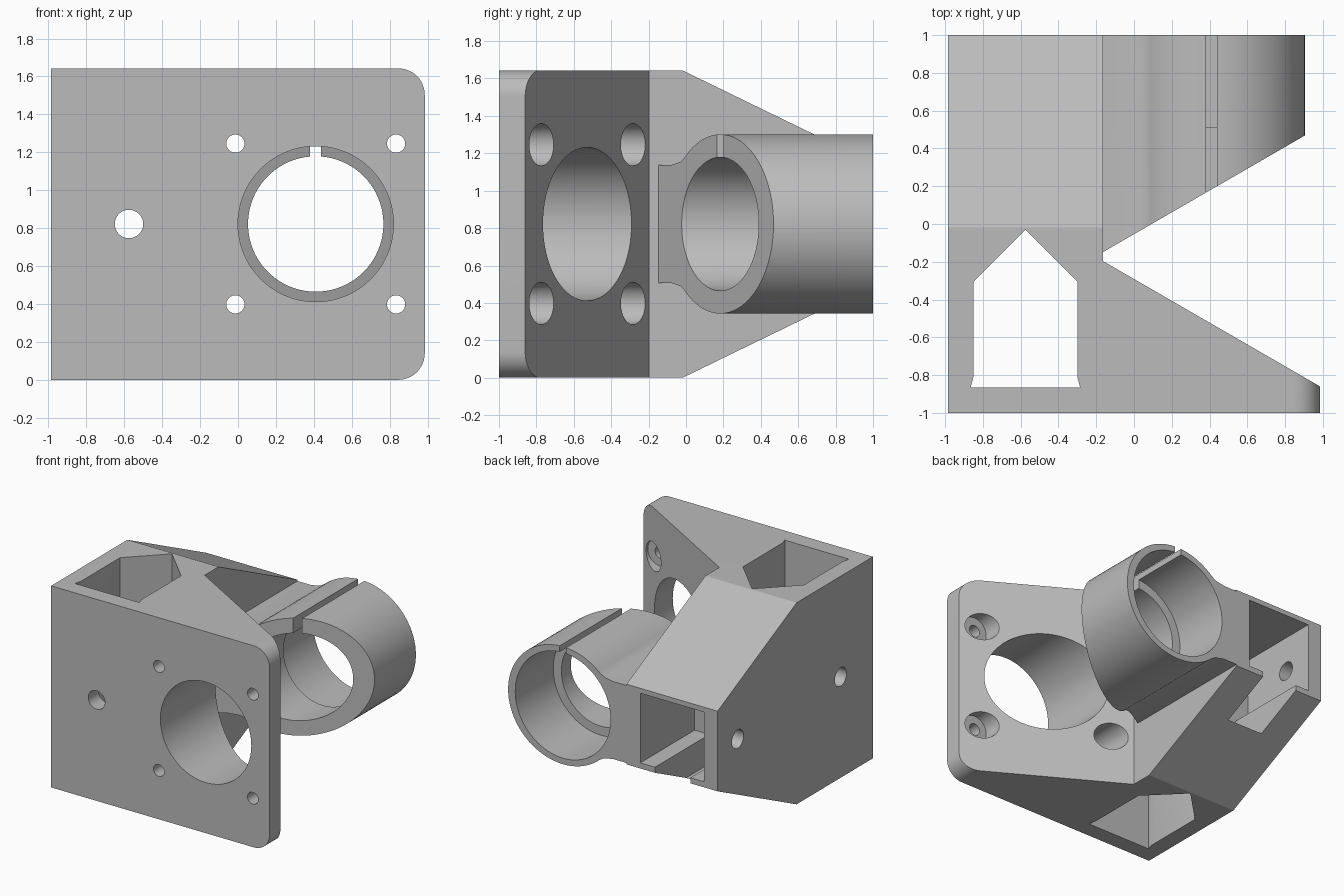
import bpy, bmesh
from math import sin, cos, pi, radians

if "Cube" in bpy.data.objects:
    bpy.data.objects.remove(bpy.data.objects["Cube"], do_unlink=True)

# Single plain plastic colour
grey = bpy.data.materials.new("light grey plastic")
grey.use_nodes = True
COLOUR = (0.5, 0.5, 0.5, 1)
grey.diffuse_color = COLOUR
grey.node_tree.nodes["Principled BSDF"].inputs["Base Color"].default_value = COLOUR

MID_Z = 0.822      # height of all main axes
BORE_X = 0.41      # motor and clamp axis
ROD_X = -0.575     # rod axis
WALL_X = -0.163    # inner wall of the block


def prism(name, points, axis, low, high):
    """Extrude a 2D outline along one axis from low to high."""
    place = {"X": lambda u, v, w: (w, u, v),
             "Y": lambda u, v, w: (u, w, v),
             "Z": lambda u, v, w: (u, v, w)}[axis]
    bm = bmesh.new()
    ends = [[bm.verts.new(place(u, v, w)) for u, v in points] for w in (low, high)]
    bm.faces.new(ends[0])
    bm.faces.new(ends[1])
    n = len(points)
    for i in range(n):
        j = (i + 1) % n
        bm.faces.new((ends[0][i], ends[0][j], ends[1][j], ends[1][i]))
    bmesh.ops.recalc_face_normals(bm, faces=bm.faces)
    mesh = bpy.data.meshes.new(name)
    bm.to_mesh(mesh)
    bm.free()
    mesh.materials.append(grey)
    obj = bpy.data.objects.new(name, mesh)
    bpy.context.collection.objects.link(obj)
    return obj


def arc(u, v, ru, rv, start=0, end=2 * pi, steps=80, closed=True):
    count = steps if closed else steps + 1
    return [(u + ru * cos(start + (end - start) * i / steps),
             v + rv * sin(start + (end - start) * i / steps)) for i in range(count)]


def rod(u, v, r, axis, low, high, steps=80):
    return prism("cutter", arc(u, v, r, r, steps=steps), axis, low, high)


def rect(a, b, c, d):
    return [(a, c), (b, c), (b, d), (a, d)]


def combine(target, tool, operation="DIFFERENCE"):
    """Apply a boolean and remove its tool."""
    mod = target.modifiers.new("cut", "BOOLEAN")
    mod.operation = operation
    mod.solver = "EXACT"
    mod.object = tool
    bpy.ops.object.select_all(action="DESELECT")
    target.select_set(True)
    bpy.context.view_layer.objects.active = target
    bpy.ops.object.modifier_apply(modifier=mod.name)
    bpy.data.objects.remove(tool, do_unlink=True)


def finish(obj):
    bpy.ops.object.select_all(action="DESELECT")
    obj.select_set(True)
    bpy.context.view_layer.objects.active = obj
    bpy.ops.object.shade_smooth_by_angle(angle=radians(20))


# Mounting body: rounded front outline, trimmed by its plan and side outlines
R = 0.14
TOP = 1.643
RIGHT = 0.985
outline = [(-RIGHT, 0)]
outline += arc(RIGHT - R, R, R, R, -pi / 2, 0, 12, False)
outline += arc(RIGHT - R, TOP - R, R, R, 0, pi / 2, 12, False)
outline += [(-RIGHT, TOP)]
body = prism("mounting_body", outline, "Y", -1, 1)
plan = [(-1.2, -1.2), (1.2, -1.2), (1.2, -0.984), (RIGHT, -0.86),
        (WALL_X, -0.197), (WALL_X, 1.2), (-1.2, 1.2)]
combine(body, prism("cutter", plan, "Z", -0.5, 2.2), "INTERSECT")
side = [(-1.3, -0.1), (-0.224, -0.1), (1.2, 0.592), (1.2, TOP - 0.592),
        (-0.224, TOP + 0.1), (-1.3, TOP + 0.1)]
combine(body, prism("cutter", side, "X", -1.5, 1.5), "INTERSECT")

# House-shaped pocket through the full height
half = [(0.29, -0.865), (0.275, -0.81), (0.275, -0.305)]
house = [(ROD_X + u, v) for u, v in half] + [(ROD_X, -0.03)]
house += [(ROD_X - u, v) for u, v in reversed(half)]
combine(body, prism("cutter", house, "Z", -0.5, 2.2))

# Rear pocket with a channel in its floor
combine(body, prism("cutter", rect(-0.862, -0.288, 0.54, 1.108), "Y", 0.3, 1.2))
combine(body, prism("cutter", rect(-0.74, -0.42, 0.3, 0.7), "Y", 0.3, 1.2))

# Rod bore and the two side holes
combine(body, rod(ROD_X, MID_Z, 0.075, "Y", -1.2, 0.5, 40))
for y in (-0.585, 0.74):
    combine(body, rod(y, MID_Z, 0.075, "X", -1.2, -0.7, 40))

# Motor opening and four counterbored screw holes
combine(body, rod(BORE_X, MID_Z, 0.41, "Y", -1.2, 0.1))
for sx in (-1, 1):
    for sz in (-1, 1):
        x, z = BORE_X + sx * 0.424, MID_Z + sz * 0.424
        combine(body, rod(x, z, 0.048, "Y", -1.2, -0.5, 32))
        combine(body, rod(x, z, 0.113, "Y", -0.86, -0.05, 40))
finish(body)

# Clamp ring with its filleted web to the block
clamp = prism("split_clamp_ring", arc(BORE_X, MID_Z, 0.494, 0.479), "Y", -0.4, 1)
web_half = [(-0.2, 0.316), (-0.04, 0.316), (0.04, 0.332), (0.11, 0.374)]
web = [(u, MID_Z - v) for u, v in web_half]
web += [(u, MID_Z + v) for u, v in reversed(web_half)]
combine(clamp, prism("cutter", web, "Y", -0.4, 1), "UNION")

# Bore with a wider rear section, and the top split
combine(clamp, rod(BORE_X, MID_Z, 0.357, "Y", -0.6, 1.2))
combine(clamp, rod(BORE_X, MID_Z, 0.43, "Y", 0.51, 1.2))
combine(clamp, prism("cutter", rect(0.381, 0.439, 1.0, 1.5), "Y", -0.6, 1.2))

# Slanted front end
slant = [(-0.5, -0.7), (1.2, -0.7), (1.2, 0.639), (WALL_X, -0.148), (-0.5, -0.148)]
combine(clamp, prism("cutter", slant, "Z", -0.5, 2.2))
finish(clamp)
